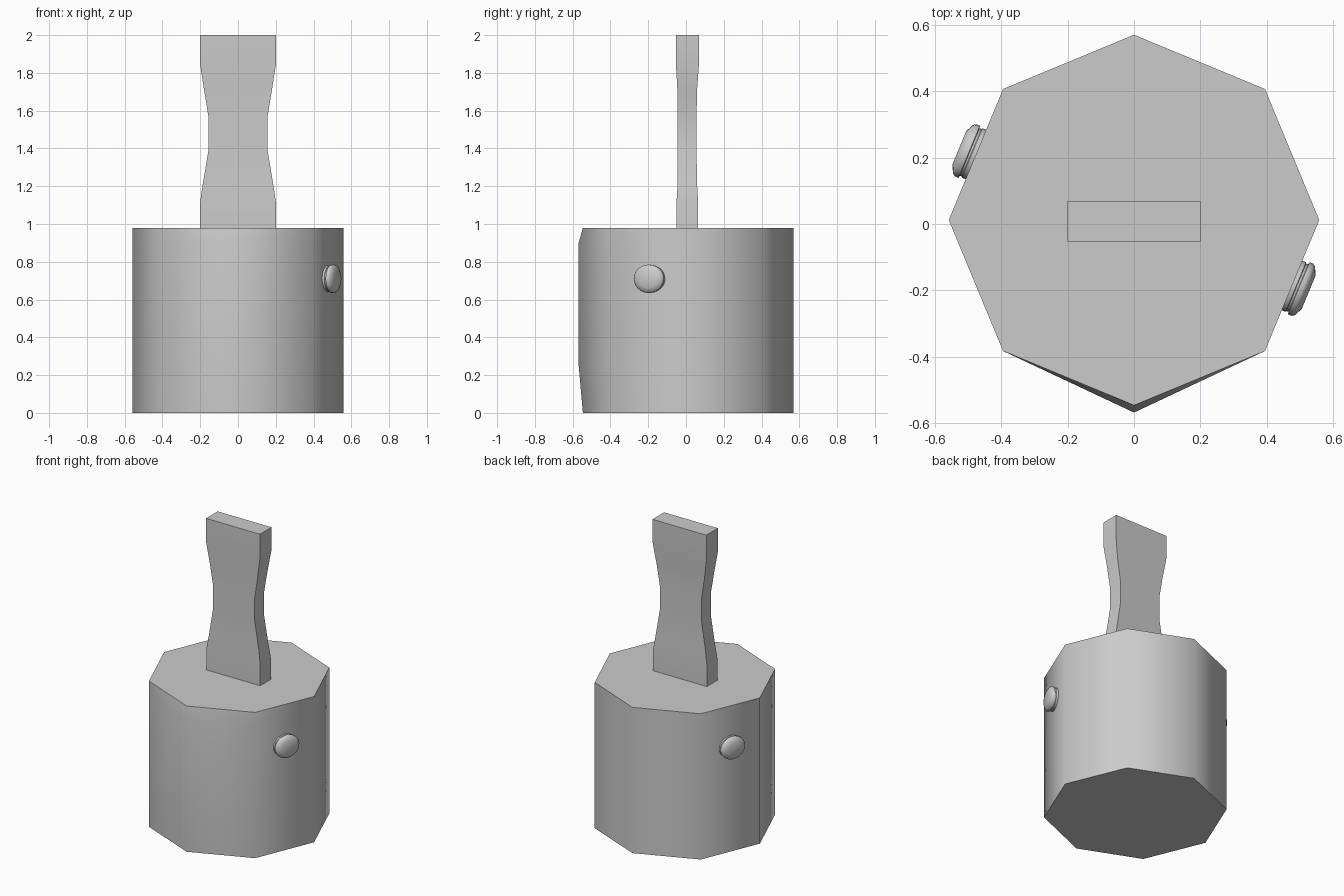
import bpy, math
from math import pi, sin, cos, radians
from mathutils import Matrix, Vector

cube = bpy.data.objects.get("Cube")
if cube:
    bpy.data.objects.remove(cube, do_unlink=True)

grey = bpy.data.materials.new("plain_grey")
grey.use_nodes = True
grey.diffuse_color = (0.6, 0.6, 0.6, 1)
grey.node_tree.nodes["Principled BSDF"].inputs["Base Color"].default_value = (0.6, 0.6, 0.6, 1)


def loft(name, rings, smooth_angle):
    """Skin a stack of equal rings and close both ends."""
    n = len(rings[0])
    verts = [p for ring in rings for p in ring]
    faces = [(r * n + i, r * n + (i + 1) % n, (r + 1) * n + (i + 1) % n, (r + 1) * n + i)
             for r in range(len(rings) - 1) for i in range(n)]
    faces += [tuple(reversed(range(n))), tuple(range(len(verts) - n, len(verts)))]
    mesh = bpy.data.meshes.new(name)
    mesh.from_pydata(verts, [], faces)
    mesh.materials.append(grey)
    obj = bpy.data.objects.new(name, mesh)
    bpy.context.collection.objects.link(obj)
    bpy.ops.object.select_all(action='DESELECT')
    obj.select_set(True)
    bpy.context.view_layer.objects.active = obj
    bpy.ops.object.shade_smooth_by_angle(angle=radians(smooth_angle))
    return obj


# Octagonal body, its front edge pushed slightly forward in the middle
RADIUS, CENTRE_Y = 0.558, 0.012


def body_ring(z, bulge):
    ring = [(RADIUS * cos(k * pi / 4), CENTRE_Y + RADIUS * sin(k * pi / 4), z) for k in range(8)]
    x, y, _ = ring[6]
    ring[6] = (x, y - bulge, z)
    return ring


loft("body", [body_ring(z, b) for z, b in
              ((0, 0), (0.25, 0.022), (0.9, 0.022), (0.98, 0))], 60)

# Waisted handle: height, half width, front and back
sections = ((0.97, 0.2, -0.05, 0.064), (1.12, 0.2, -0.05, 0.064),
            (1.22, 0.185, -0.044, 0.058), (1.4, 0.155, -0.044, 0.056),
            (1.56, 0.155, -0.044, 0.056), (1.7, 0.178, -0.045, 0.058),
            (1.84, 0.2, -0.053, 0.068), (2.0, 0.2, -0.053, 0.07))
loft("handle", [[(-w, f, z), (w, f, z), (w, b, z), (-w, b, z)]
                for z, w, f, b in sections], 30)

# Oval side buttons with a groove, on two opposite faces
profile = ((-0.01, 0.95), (0.012, 0.95), (0.014, 0.91), (0.02, 0.91),
           (0.022, 1.0), (0.034, 1.0), (0.042, 0.93), (0.054, 0.64))
for name, angle in (("left_button", -22.5), ("right_button", 157.5)):
    a = radians(angle)
    out = Vector((cos(a), sin(a), 0))
    side = Vector((-sin(a), cos(a), 0))
    middle = Vector((0, CENTRE_Y, 0.71)) + out * RADIUS * cos(pi / 8)
    rings = [[middle + out * d + side * (0.085 * s * cos(t)) + Vector((0, 0, 0.075 * s * sin(t)))
              for t in (k * pi / 12 for k in range(24))] for d, s in profile]
    loft(name, rings, 40)
